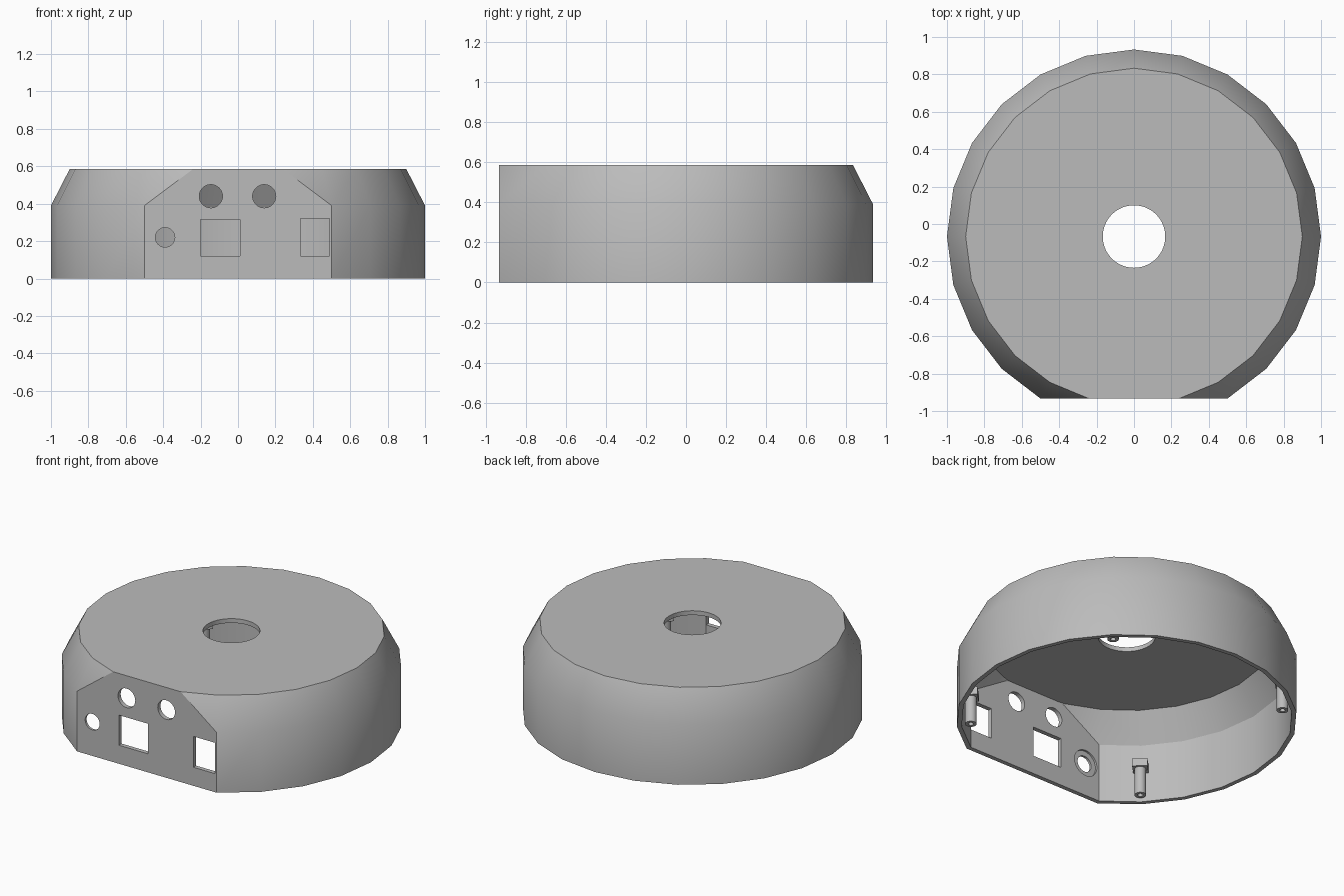
import bpy, bmesh, math
from mathutils import Matrix, Vector

cube = bpy.data.objects.get("Cube")
if cube:
    bpy.data.objects.remove(cube, do_unlink=True)

CY = -0.067            # centre of the round body
FRONT = CY - math.sin(math.radians(60))
HEIGHT, SHOULDER, WALL = 0.585, 0.39, 0.028

grey = bpy.data.materials.new("light grey plastic")
grey.use_nodes = True
colour = (0.5, 0.5, 0.5, 1)
grey.diffuse_color = colour
grey.node_tree.nodes["Principled BSDF"].inputs["Base Color"].default_value = colour


def finish(name, bm):
    bmesh.ops.recalc_face_normals(bm, faces=bm.faces)
    mesh = bpy.data.meshes.new(name)
    bm.to_mesh(mesh)
    bm.free()
    mesh.materials.append(grey)
    ob = bpy.data.objects.new(name, mesh)
    bpy.context.collection.objects.link(ob)
    return ob


def drum(name, rings, front):
    """24-sided stack of (radius, z) rings, sliced flat at the front."""
    bm = bmesh.new()
    loops = []
    for r, z in rings:
        loops.append([bm.verts.new((r * math.cos(math.tau * i / 24),
                                    CY + r * math.sin(math.tau * i / 24), z))
                      for i in range(24)])
    for a, b in zip(loops, loops[1:]):
        for i in range(24):
            j = (i + 1) % 24
            bm.faces.new((a[i], a[j], b[j], b[i]))
    bm.faces.new(loops[0][::-1])
    bm.faces.new(loops[-1])
    bmesh.ops.bisect_plane(bm, geom=bm.verts[:] + bm.edges[:] + bm.faces[:], dist=1e-4,
                           plane_co=(0, front, 0), plane_no=(0, -1, 0), clear_outer=True)
    bmesh.ops.edgeloop_fill(bm, edges=[e for e in bm.edges if e.is_boundary])
    return finish(name, bm)


def cylinder(name, radius, depth, centre, axis="z", sides=40):
    bm = bmesh.new()
    bmesh.ops.create_cone(bm, cap_ends=True, segments=sides, radius1=radius,
                          radius2=radius, depth=depth)
    turn = Matrix.Rotation(math.pi / 2, 4, "X") if axis == "y" else Matrix()
    bm.transform(Matrix.Translation(centre) @ turn)
    return finish(name, bm)


def box(name, size, centre):
    bm = bmesh.new()
    bmesh.ops.create_cube(bm, size=1)
    bm.transform(Matrix.Translation(centre) @ Matrix.Diagonal((*size, 1)))
    return finish(name, bm)


def activate(ob):
    bpy.ops.object.select_all(action="DESELECT")
    ob.select_set(True)
    bpy.context.view_layer.objects.active = ob


def combine(ob, tool, operation="DIFFERENCE"):
    activate(ob)
    mod = ob.modifiers.new("cut", "BOOLEAN")
    mod.operation, mod.solver, mod.object = operation, "EXACT", tool
    bpy.ops.object.modifier_apply(modifier=mod.name)
    bpy.data.objects.remove(tool, do_unlink=True)


def smooth(ob):
    activate(ob)
    bpy.ops.object.shade_smooth_by_angle(angle=math.radians(30))


# Hollow housing, open underneath
housing = drum("housing", [(1, 0), (1, SHOULDER), (0.9, HEIGHT)], FRONT)
inside = drum("inside_cutter", [(1 - WALL, -0.1), (1 - WALL, SHOULDER - 0.01),
                                (0.89 - WALL, HEIGHT - WALL)], FRONT + WALL)
combine(housing, inside)

# Round opening in the top
combine(housing, cylinder("top_cutter", 0.167, 0.3, (0, CY, HEIGHT), sides=64))

# Front panel openings: two buttons, socket, two rectangular ports
for x, z, r in ((-0.145, 0.44, 0.062), (0.14, 0.44, 0.062), (-0.39, 0.22, 0.052)):
    combine(housing, cylinder("round_cutter", r, 0.16, (x, FRONT, z), "y"))
for x0, x1, z0, z1 in ((-0.2, 0.01, 0.12, 0.315), (0.333, 0.49, 0.12, 0.32)):
    combine(housing, box("port_cutter", (x1 - x0, 0.16, z1 - z0),
                         ((x0 + x1) / 2, FRONT, (z0 + z1) / 2)))

# Shallow seat around the socket on the inner side
combine(housing, cylinder("seat_cutter", 0.085, 0.05, (-0.39, FRONT + 0.04, 0.22), "y"))
smooth(housing)

# Four screw posts with wall brackets
for k, place in enumerate(("back_left", "back_right", "front_right", "front_left")):
    post = cylinder("screw_post_" + place, 0.034, 0.2, (0.918, 0, 0.115), sides=24)
    combine(post, box("bracket", (0.1, 0.09, 0.05), (0.925, 0, 0.215)), "UNION")
    combine(post, cylinder("screw_hole", 0.016, 0.2, (0.918, 0, 0.06), sides=16))
    post.data.transform(Matrix.Translation(Vector((0, CY, 0)))
                        @ Matrix.Rotation(math.radians(45 + 90 * k), 4, "Z"))
    smooth(post)
